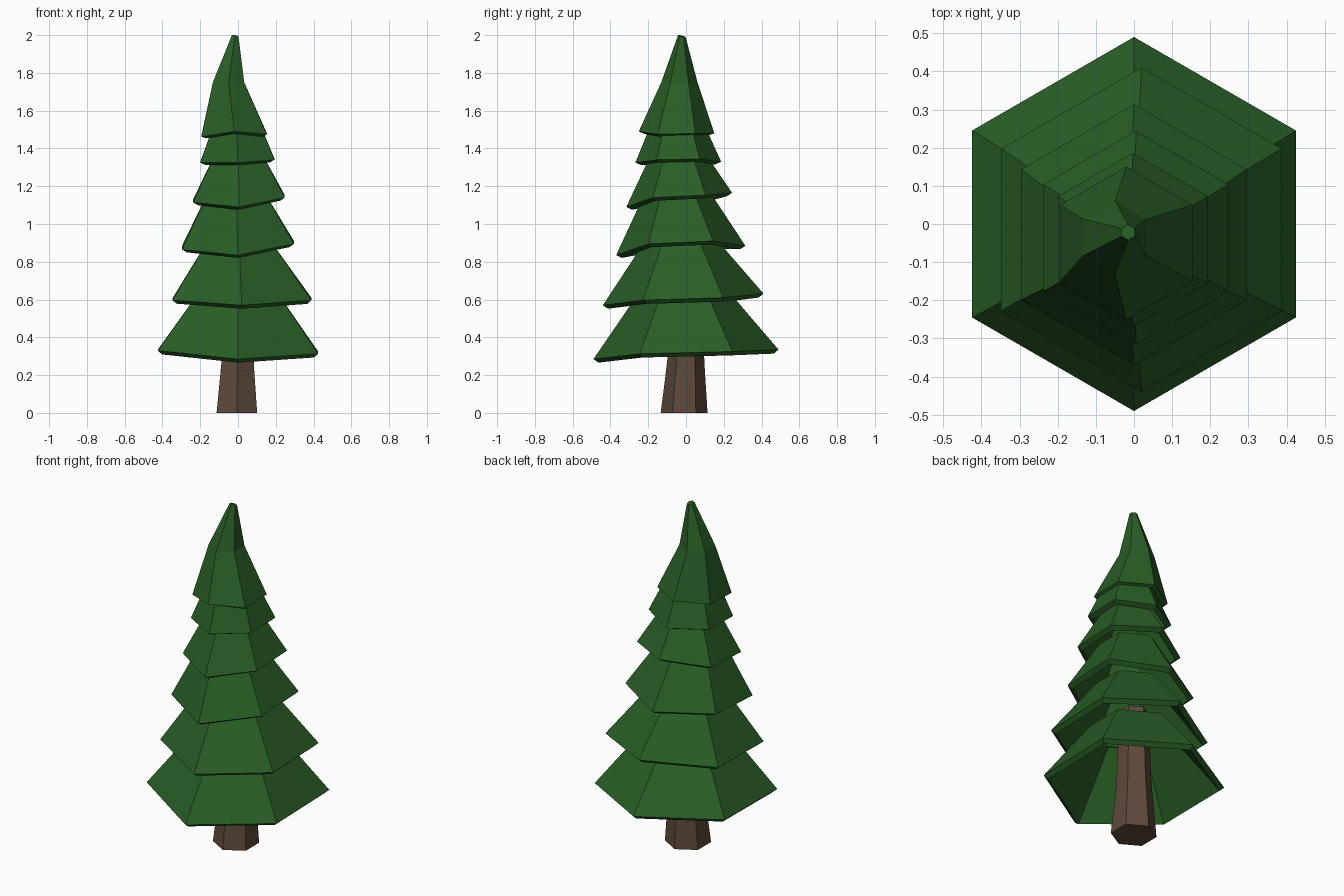
import bpy, bmesh
from math import cos, sin, radians

if "Cube" in bpy.data.objects:
    bpy.data.objects.remove(bpy.data.objects["Cube"])


def material(name, rgb):
    m = bpy.data.materials.new(name)
    m.diffuse_color = (*rgb, 1)
    m.use_nodes = True
    m.node_tree.nodes["Principled BSDF"].inputs["Base Color"].default_value = m.diffuse_color
    return m


GREEN = material("needles", (0.022, 0.11, 0.019))
BROWN = material("bark", (0.11, 0.066, 0.043))


def loft(name, rings, mat, cap_bottom=False, cap_top=False, thickness=0):
    """Hexagonal loft; ring = (cx, cy, radius, z), z one number or six
    (back, back right, front right, front, front left, back left)."""
    bm = bmesh.new()
    loops = []
    for cx, cy, r, z in rings:
        zs = z if isinstance(z, tuple) else (z,) * 6
        loops.append([bm.verts.new((cx + r * cos(radians(90 - 60 * k)),
                                    cy + r * sin(radians(90 - 60 * k)), zs[k]))
                      for k in range(6)])
    for a, b in zip(loops, loops[1:]):
        for k in range(6):
            n = (k + 1) % 6
            bm.faces.new((a[n], a[k], b[k], b[n]))
    if cap_bottom:
        bm.faces.new(loops[0])
    if cap_top:
        bm.faces.new(loops[-1][::-1])
    me = bpy.data.meshes.new(name)
    bm.to_mesh(me)
    bm.free()
    me.materials.append(mat)
    ob = bpy.data.objects.new(name, me)
    bpy.context.collection.objects.link(ob)
    if thickness:
        s = ob.modifiers.new("shell", 'SOLIDIFY')
        s.thickness = thickness
        s.offset = -1
        s.use_even_offset = True
    return ob


# Trunk, flared at the base
loft("trunk", [(-0.006, -0.01, 0.124, 0), (-0.003, -0.003, 0.103, 0.22),
               (0, 0, 0.095, 0.32), (0, 0, 0.08, 0.75)], BROWN, True, True)

# Branch tiers: sagging rim ring, then upper ring tucked into the tier above
TIERS = [
    ((0, 0, 0.49, (.335, .325, .313, .285, .33, .335)), (0, -0.01, 0.23, 0.65)),
    ((0.02, -0.015, 0.425, (.632, .61, .597, .57, .597, .605)), (0.005, -0.025, 0.185, 0.92)),
    ((0, -0.028, 0.342, (.885, .91, .895, .835, .865, .885)), (-0.01, -0.045, 0.165, 1.18)),
    ((0.005, -0.036, 0.28, (1.165, 1.153, 1.14, 1.09, 1.115, 1.13)), (0.003, -0.04, 0.145, 1.37)),
    ((-0.003, -0.041, 0.227, (1.33, 1.345, 1.34, 1.325, 1.325, 1.33)), (-0.005, -0.045, 0.14, 1.53)),
]
for i, rings in enumerate(TIERS):
    loft(f"branch_tier_{i + 1}", rings, GREEN, thickness=0.03)

# Bent tree top
loft("tree_top", [(-0.02, -0.05, 0.2, (1.48, 1.48, 1.475, 1.49, 1.462, 1.47)),
                  (-0.05, -0.035, 0.096, 1.75),
                  (-0.015, -0.022, 0.02, (1.99, 1.99, 1.995, 2.0, 2.0, 1.995))],
     GREEN, cap_top=True, thickness=0.025)
